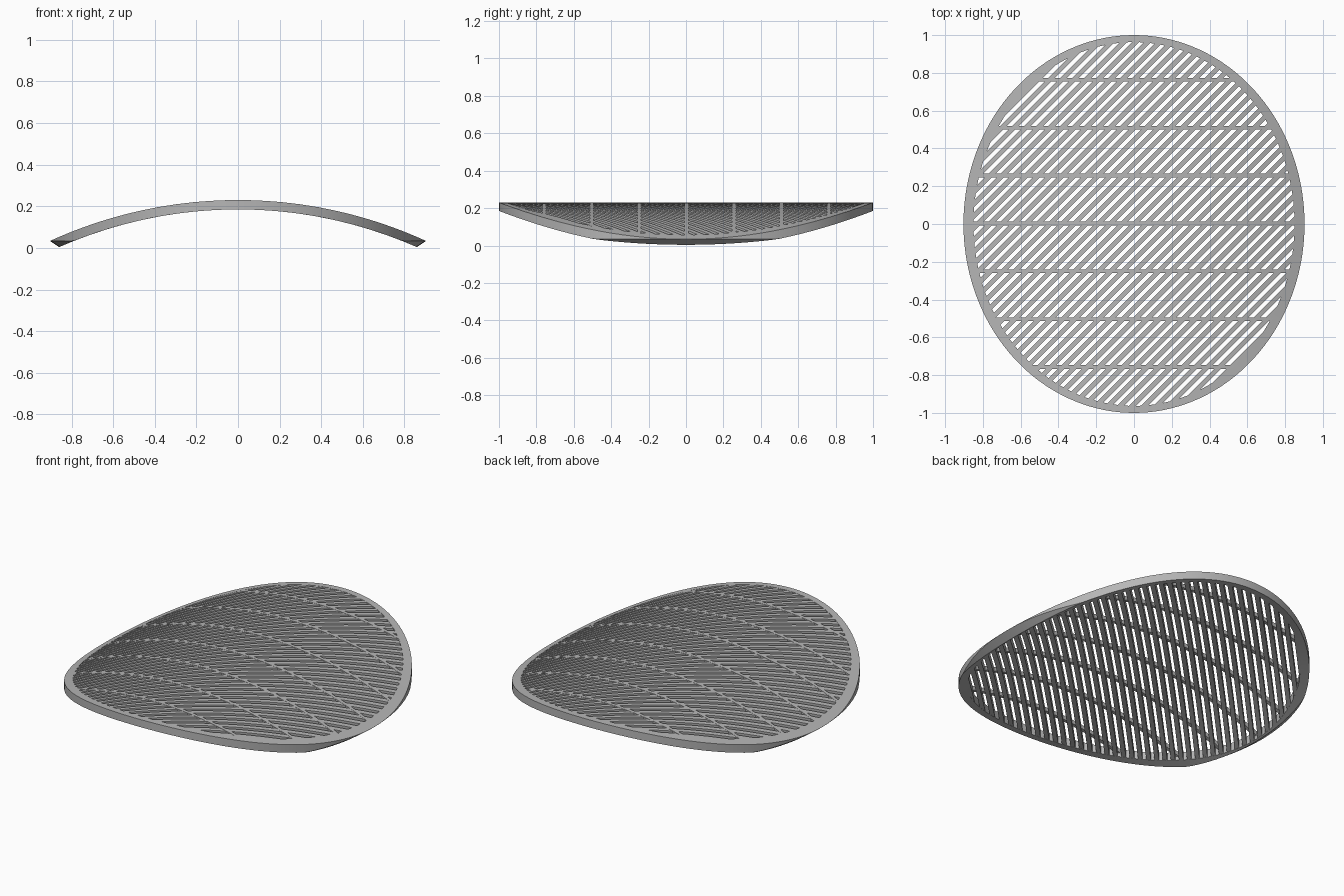
import bpy, bmesh, math
from mathutils import Vector

cube = bpy.data.objects.get("Cube")
if cube:
    bpy.data.objects.remove(cube)

# Shared dimensions of the arched shell
R_TOP, R_MID, R_BOTTOM, CENTRE_Z = 2.175, 2.152, 2.13, -1.945
OUTER_X, OUTER_Y = 0.903, 1.0
INNER_X, INNER_Y = 0.85, 0.963
TAPER_Z, TAPER = 0.034, 1.43

grey = bpy.data.materials.new("plain grey")
grey.use_nodes = True
colour = (0.47, 0.47, 0.47, 1)
grey.diffuse_color = colour
grey.node_tree.nodes["Principled BSDF"].inputs["Base Color"].default_value = colour


def arch(x, radius):
    return CENTRE_Z + math.sqrt(radius * radius - x * x)


def finish(bm, name):
    bmesh.ops.recalc_face_normals(bm, faces=bm.faces)
    mesh = bpy.data.meshes.new(name)
    bm.to_mesh(mesh)
    bm.free()
    mesh.materials.append(grey)
    obj = bpy.data.objects.new(name, mesh)
    bpy.context.collection.objects.link(obj)
    bpy.ops.object.select_all(action='DESELECT')
    obj.select_set(True)
    bpy.context.view_layer.objects.active = obj
    bpy.ops.object.shade_smooth_by_angle(angle=math.radians(25))
    return obj


def bridge(bm, rings, closed):
    """Skin consecutive rings of points into a tube."""
    loops = [[bm.verts.new(p) for p in ring] for ring in rings]
    n = len(loops[0])
    pairs = list(zip(loops, loops[1:]))
    if closed:
        pairs.append((loops[-1], loops[0]))
    else:
        bm.faces.new(loops[0])
        bm.faces.new(loops[-1])
    for a, b in pairs:
        for i in range(n):
            j = (i + 1) % n
            bm.faces.new((a[i], a[j], b[j], b[i]))


# Oval rim, undercut at the low ends
def rim_section(angle):
    c, s = math.cos(angle), math.sin(angle)
    x, y = OUTER_X * c, OUTER_Y * s
    low_x = abs(x)
    for _ in range(30):
        low_x = abs(x) - TAPER * max(0, TAPER_Z - arch(low_x, R_BOTTOM))
    low_x = math.copysign(low_x, x)
    low_z, top_z = arch(low_x, R_BOTTOM), arch(x, R_TOP)
    kink_z = min(max(TAPER_Z, low_z + 0.0005), top_z - 0.0005)
    ix, iy = INNER_X * c, INNER_Y * s
    return [(x, y, top_z), (x, y, kink_z), (low_x, y, low_z),
            (ix, iy, arch(ix, R_BOTTOM)), (ix, iy, arch(ix, R_TOP))]


bm = bmesh.new()
COUNT = 144
bridge(bm, [rim_section(math.tau * i / COUNT) for i in range(COUNT)], True)
finish(bm, "rim")


# Straight bars in plan that follow the arch and end inside the rim
def chord(direction, offset):
    ax, ay = INNER_X + 0.006, INNER_Y + 0.015
    side = Vector((-direction.y, direction.x))
    p = side * offset
    a = (direction.x / ax) ** 2 + (direction.y / ay) ** 2
    b = p.x * direction.x / ax ** 2 + p.y * direction.y / ay ** 2
    disc = b * b - a * ((p.x / ax) ** 2 + (p.y / ay) ** 2 - 1)
    if disc <= 0:
        return None
    root = math.sqrt(disc)
    return p + direction * ((-b - root) / a), p + direction * ((-b + root) / a)


def add_bar(bm, angle, offset, width, r_low, r_high):
    direction = Vector((math.cos(angle), math.sin(angle)))
    left = chord(direction, offset + width / 2)
    right = chord(direction, offset - width / 2)
    if not (left and right):
        return
    steps = 20
    rings = []
    for i in range(steps + 1):
        l = left[0].lerp(left[1], i / steps)
        r = right[0].lerp(right[1], i / steps)
        rings.append([(p.x, p.y, arch(p.x, rad)) for p, rad in
                      ((l, r_high), (l, r_low), (r, r_low), (r, r_high))])
    bridge(bm, rings, False)


# Diagonal slats
bm = bmesh.new()
PITCH = 0.045
for i in range(-21, 22):
    add_bar(bm, math.radians(45), i * PITCH, 0.025, R_BOTTOM + 0.001, R_TOP - 0.001)
finish(bm, "diagonal_slats")

# Cross ribs on the upper half of the thickness
bm = bmesh.new()
for i in range(-3, 4):
    add_bar(bm, 0, i * 0.2535 + 0.003, 0.02, R_MID, R_TOP)
finish(bm, "cross_ribs")
